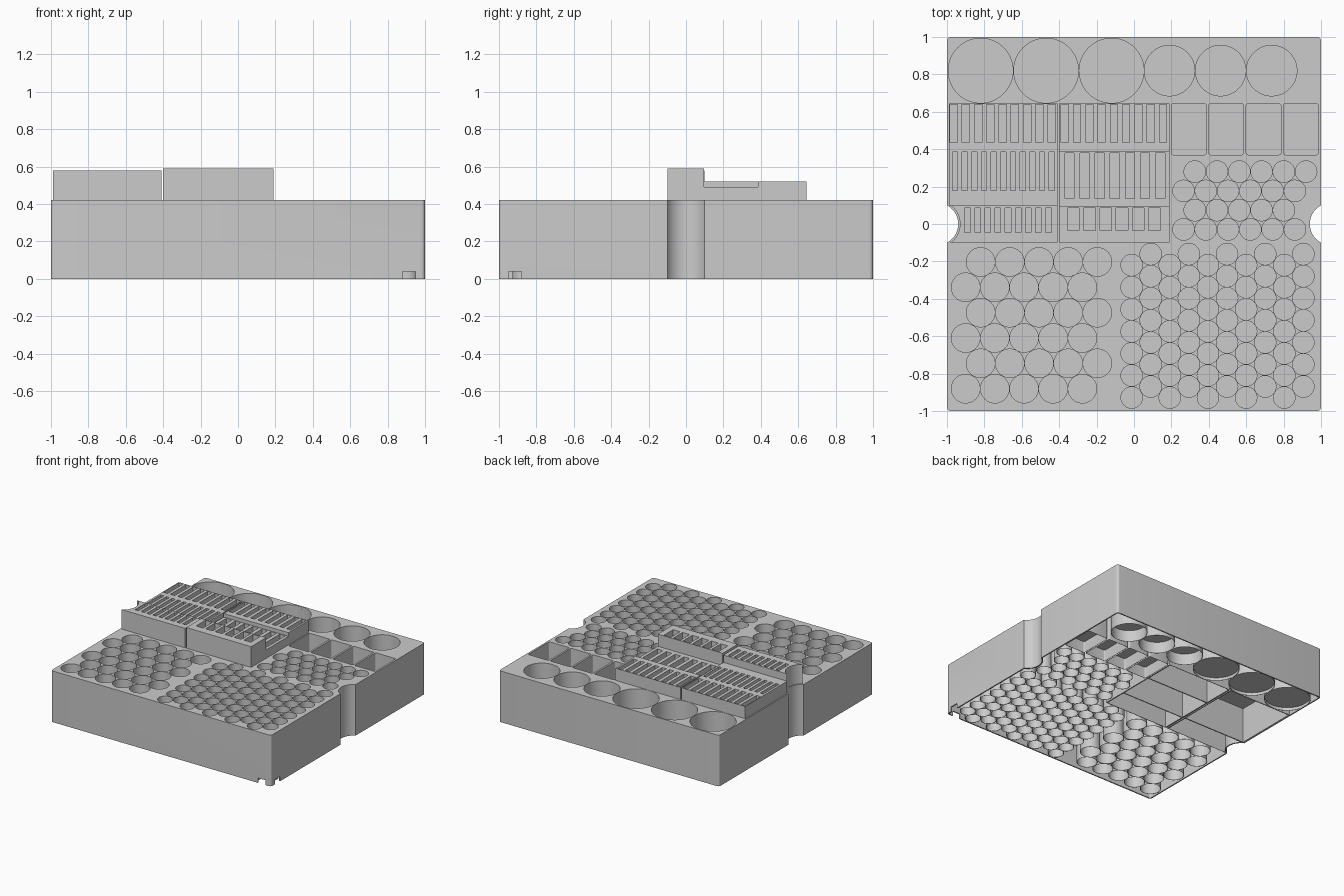
import bpy, bmesh, math
from mathutils import Vector

if "Cube" in bpy.data.objects:
    bpy.data.objects.remove(bpy.data.objects["Cube"])

GREY = (0.6, 0.6, 0.6, 1)
mat = bpy.data.materials.new("plain grey")
mat.use_nodes = True
mat.diffuse_color = GREY
mat.node_tree.nodes["Principled BSDF"].inputs["Base Color"].default_value = GREY

TOP = 0.42      # deck height
PLATE = 0.40    # underside of the deck
CEILING = 0.30  # underside of the slotted blocks
WALL = 0.01


def arc(cx, cy, r, a0, a1, n):
    return [(cx + r * math.cos(a0 + (a1 - a0) * i / n),
             cy + r * math.sin(a0 + (a1 - a0) * i / n)) for i in range(n + 1)]


def circle(cx, cy, r, n=32):
    return arc(cx, cy, r, 0, math.tau, n)[:-1]


def rect(x0, x1, y0, y1):
    return [(x0, y0), (x1, y0), (x1, y1), (x0, y1)]


def rounded(x0, x1, y0, y1, r):
    q = math.pi / 2
    corners = [(x1 - r, y1 - r), (x0 + r, y1 - r), (x0 + r, y0 + r), (x1 - r, y0 + r)]
    return [p for i, c in enumerate(corners) for p in arc(*c, r, i * q, (i + 1) * q, 4)]


def notch(t):
    """Finger notch on the +x side, from low y to high y."""
    radius, cx = 0.113 + t, 1.053
    half = math.acos((0.053 + t) / radius)
    return arc(cx, 0, radius, math.pi + half, math.pi - half, 24)


def half_outline(t):
    q, c = math.pi / 2, 0.98
    return (arc(c, -c, 0.02 - t, -q, 0, 6) + notch(t)
            + arc(c, c, 0.02 - t, 0, q, 6))


def outline(t):
    side = half_outline(t)
    return side + [(-x, -y) for x, y in side]


def finish(bm, name):
    bmesh.ops.recalc_face_normals(bm, faces=bm.faces[:])
    mesh = bpy.data.meshes.new(name)
    bm.to_mesh(mesh)
    bm.free()
    mesh.materials.append(mat)
    ob = bpy.data.objects.new(name, mesh)
    bpy.context.collection.objects.link(ob)
    return ob


def slab(name, outer, holes, z0, z1):
    """Flat plate with holes, made from a filled curve."""
    cu = bpy.data.curves.new(name, "CURVE")
    cu.dimensions, cu.fill_mode, cu.extrude = "2D", "BOTH", (z1 - z0) / 2
    for pts in [outer] + holes:
        sp = cu.splines.new("POLY")
        sp.points.add(len(pts) - 1)
        for p, (x, y) in zip(sp.points, pts):
            p.co = (x, y, 0, 1)
        sp.use_cyclic_u = True
    tmp = bpy.data.objects.new(name + " curve", cu)
    bpy.context.collection.objects.link(tmp)
    deps = bpy.context.evaluated_depsgraph_get()
    mesh = bpy.data.meshes.new_from_object(tmp.evaluated_get(deps))
    bm = bmesh.new()
    bm.from_mesh(mesh)
    bpy.data.objects.remove(tmp)
    bpy.data.meshes.remove(mesh)
    bmesh.ops.remove_doubles(bm, verts=bm.verts[:], dist=0.00005)
    bmesh.ops.translate(bm, verts=bm.verts[:], vec=(0, 0, (z0 + z1) / 2))
    return finish(bm, name)


def add_ring(bm, outer, inner, z0, z1):
    """Hollow wall between two outlines of equal point count."""
    loops = [[bm.verts.new((x, y, z)) for x, y in pts]
             for pts, z in ((outer, z0), (outer, z1), (inner, z1), (inner, z0))]
    n = len(outer)
    for k in range(4):
        a, b = loops[k], loops[(k + 1) % 4]
        for i in range(n):
            j = (i + 1) % n
            bm.faces.new((a[i], a[j], b[j], b[i]))


def grow(pts, d):
    c = sum((Vector(p) for p in pts), Vector((0, 0))) / len(pts)
    r = max((Vector(p) - c).length for p in pts)
    return [tuple(c + (Vector(p) - c) * (1 + d / r)) for p in pts]


def wells(name, holes, floor, wall=0.002):
    """Thin tubes hanging under the deck, each closed by a floor."""
    bm = bmesh.new()
    for pts in holes:
        add_ring(bm, grow(pts, wall), pts, 0, PLATE)
        low = [bm.verts.new((x, y, floor - 0.006)) for x, y in pts]
        high = [bm.verts.new((x, y, floor)) for x, y in pts]
        bm.faces.new(low)
        bm.faces.new(high)
        for i in range(len(pts)):
            j = (i + 1) % len(pts)
            bm.faces.new((low[i], low[j], high[j], high[i]))
    finish(bm, name)


# Hole patterns in the deck
large = [circle(-0.82 + 0.35 * i, 0.82, 0.173, 64) for i in range(3)]
medium = [circle(0.19 + 0.273 * i, 0.82, 0.135, 64) for i in range(3)]
pockets = [rounded(0.2 + 0.2 * i, 0.385 + 0.2 * i, 0.37, 0.643, 0.01) for i in range(4)]
left_holes = [circle((-0.82, -0.9)[row % 2] + 0.156 * i, -0.203 - 0.1355 * row, 0.0765)
              for row in range(6) for i in range(5)]
right_holes = [circle((0.325, 0.265)[row % 2] + 0.119 * i, 0.28 - 0.103 * row, 0.0575)
               for row in range(4) for i in range(5 if row == 2 else 6)]
front_holes = [circle(-0.0125 + 0.102 * col, (-0.22, -0.161)[col % 2] - 0.118 * i, 0.0575)
               for col in range(10) for i in range(7)]

# Deck, leaving room for the slotted blocks
deck = half_outline(WALL) + [(-0.99, 0.99), (-0.99, 0.645), (0.19, 0.645),
                             (0.19, -0.1), (-0.99, -0.1), (-0.99, -0.99)]
slab("deck", deck, large + medium + pockets + left_holes + right_holes + front_holes,
     PLATE, TOP)
slab("block_gap_strip", rect(-0.41, -0.4, -0.1, 0.645), [], PLATE, TOP)

wells("large_wells", large, 0.03)
wells("medium_wells", medium, 0.1)
wells("pocket_wells", pockets, 0.1)
wells("left_wells", left_holes, 0.12)
wells("right_wells", right_holes, 0.12)
wells("front_wells", front_holes, 0.12)

# Outer wall with a small relief at one bottom corner
bm = bmesh.new()
add_ring(bm, outline(0), outline(WALL), 0, TOP)
outer_wall = finish(bm, "outer_wall")
bm = bmesh.new()
for cx, cy in ((0.915, -1), (1, -0.915)):
    cube = bmesh.ops.create_cube(bm, size=0.07)["verts"]
    bmesh.ops.translate(bm, verts=cube, vec=(cx, cy, 0.005))
cutter = finish(bm, "corner_relief_cutter")
cutter.hide_render = True
cutter.hide_set(True)
cut = outer_wall.modifiers.new("corner relief", "BOOLEAN")
cut.operation, cut.object, cut.solver = "DIFFERENCE", cutter, "EXACT"


# Raised slotted blocks: hollow below, slots in the top
def block(name, shape, top, rows):
    slots = []
    for first, last, count, width, y0, y1 in rows:
        for i in range(count):
            x = first + (last - first) * i / (count - 1)
            slots.append(rect(x - width / 2, x + width / 2, y0, y1))
    slab(name, shape, slots, CEILING, top)
    slab(name + "_floor", shape, [], CEILING - 0.01, CEILING)
    b = bmesh.new()
    add_ring(b, shape, grow(shape, -WALL), 0, CEILING - 0.01)
    finish(b, name + "_skirt")


notched = [(-0.41, -0.1), (-0.41, 0.1), (-0.99, 0.1)] + [(-x, -y) for x, y in notch(WALL)
                                                         if abs(y) < 0.0995] + [(-0.99, -0.1)]
block("left_front_block", notched, 0.58, [(-0.89, -0.457, 9, 0.03, -0.045, 0.085)])
block("left_back_block", rect(-0.99, -0.41, 0.1, 0.645), 0.52,
      [(-0.957, -0.44, 11, 0.028, 0.18, 0.385), (-0.965, -0.44, 9, 0.04, 0.435, 0.638)])
block("right_front_block", rect(-0.4, 0.19, -0.1, 0.095), 0.59,
      [(-0.325, 0.11, 6, 0.063, -0.035, 0.085)])
block("right_middle_block", rect(-0.4, 0.19, 0.095, 0.385), 0.49,
      [(-0.345, 0.14, 7, 0.05, 0.135, 0.38)])
block("right_back_block", rect(-0.4, 0.19, 0.385, 0.645), 0.52,
      [(-0.37, 0.155, 9, 0.038, 0.435, 0.638)])

# Smooth round walls, sharp rims
bpy.ops.object.select_all(action="DESELECT")
for ob in bpy.context.collection.objects:
    if ob.type == "MESH" and ob != cutter and mat.name in ob.data.materials:
        ob.select_set(True)
        bpy.context.view_layer.objects.active = ob
bpy.ops.object.shade_smooth_by_angle(angle=math.radians(30))
